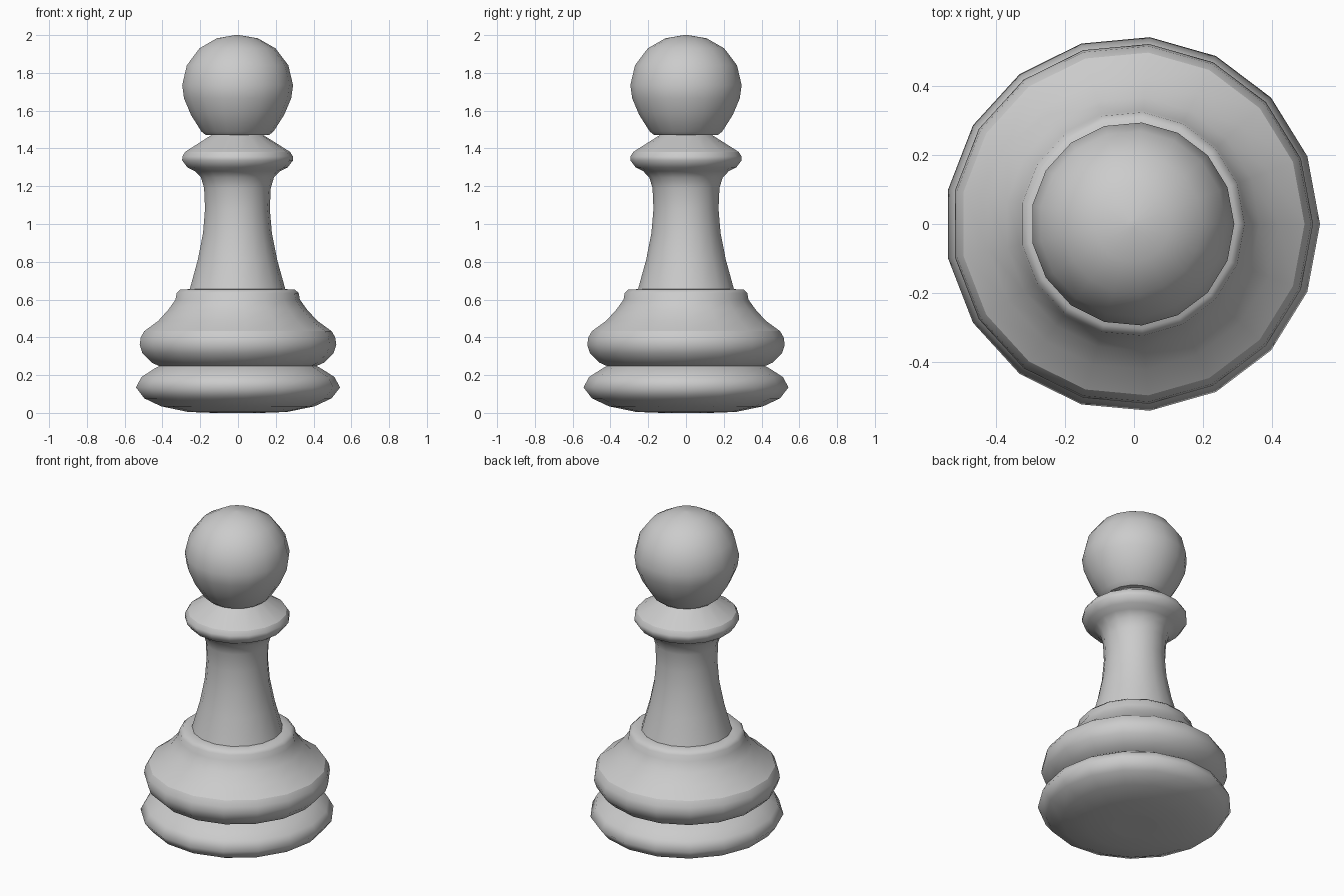
import bpy, bmesh, math

if "Cube" in bpy.data.objects:
    bpy.data.objects.remove(bpy.data.objects["Cube"])

SIDES = 17
OFFSET_X = -0.0045  # odd side count: recentre the bounding box


def lathe(name, profile, sharp=(), cap_bottom=False, cap_top=False):
    """Revolve (radius, height) points about z; 'sharp' lists hard rings."""
    bm = bmesh.new()
    rings = []
    for r, z in profile:
        ring = []
        for i in range(SIDES):
            a = 2 * math.pi * i / SIDES
            ring.append(bm.verts.new((r * math.cos(a) + OFFSET_X, r * math.sin(a), z)))
        rings.append(ring)
    for low, high in zip(rings, rings[1:]):
        for i in range(SIDES):
            j = (i + 1) % SIDES
            bm.faces.new((low[i], low[j], high[j], high[i]))
    if cap_bottom:
        bm.faces.new(rings[0][::-1])
    if cap_top:
        bm.faces.new(rings[-1])
    for f in bm.faces:
        f.smooth = True
    for k in sharp:
        for i in range(SIDES):
            bm.edges.get((rings[k][i], rings[k][(i + 1) % SIDES])).smooth = False
    mesh = bpy.data.meshes.new(name)
    bm.to_mesh(mesh)
    bm.free()
    obj = bpy.data.objects.new(name, mesh)
    bpy.context.collection.objects.link(obj)
    return obj


# Foot ring
lathe("foot", [(0.13, 0.0), (0.265, 0.005), (0.41, 0.035), (0.50, 0.077),
               (0.545, 0.135), (0.515, 0.19), (0.445, 0.235), (0.42, 0.248)],
      sharp=(0,), cap_bottom=True)

# Upper ring with flared shoulder and flat ledge
lathe("shoulder", [(0.42, 0.248), (0.46, 0.266), (0.51, 0.315), (0.525, 0.36),
                   (0.519, 0.40), (0.50, 0.433), (0.425, 0.487), (0.37, 0.547),
                   (0.332, 0.60), (0.326, 0.634), (0.306, 0.653), (0.255, 0.655)],
      sharp=(5,))

# Tapered stem flaring into the collar
lathe("stem_and_collar", [(0.255, 0.655), (0.212, 0.81), (0.184, 0.95), (0.173, 1.08),
                          (0.178, 1.19), (0.195, 1.247), (0.228, 1.28), (0.268, 1.30),
                          (0.296, 1.337), (0.295, 1.358), (0.28, 1.382), (0.14, 1.47)],
      sharp=(10,))

# Ball head
lathe("head", [(0.14, 1.47), (0.168, 1.47), (0.193, 1.49), (0.249, 1.578),
               (0.286, 1.665), (0.296, 1.735), (0.271, 1.84), (0.203, 1.93),
               (0.11, 1.983), (0.012, 2.0)],
      sharp=(1,), cap_top=True)
